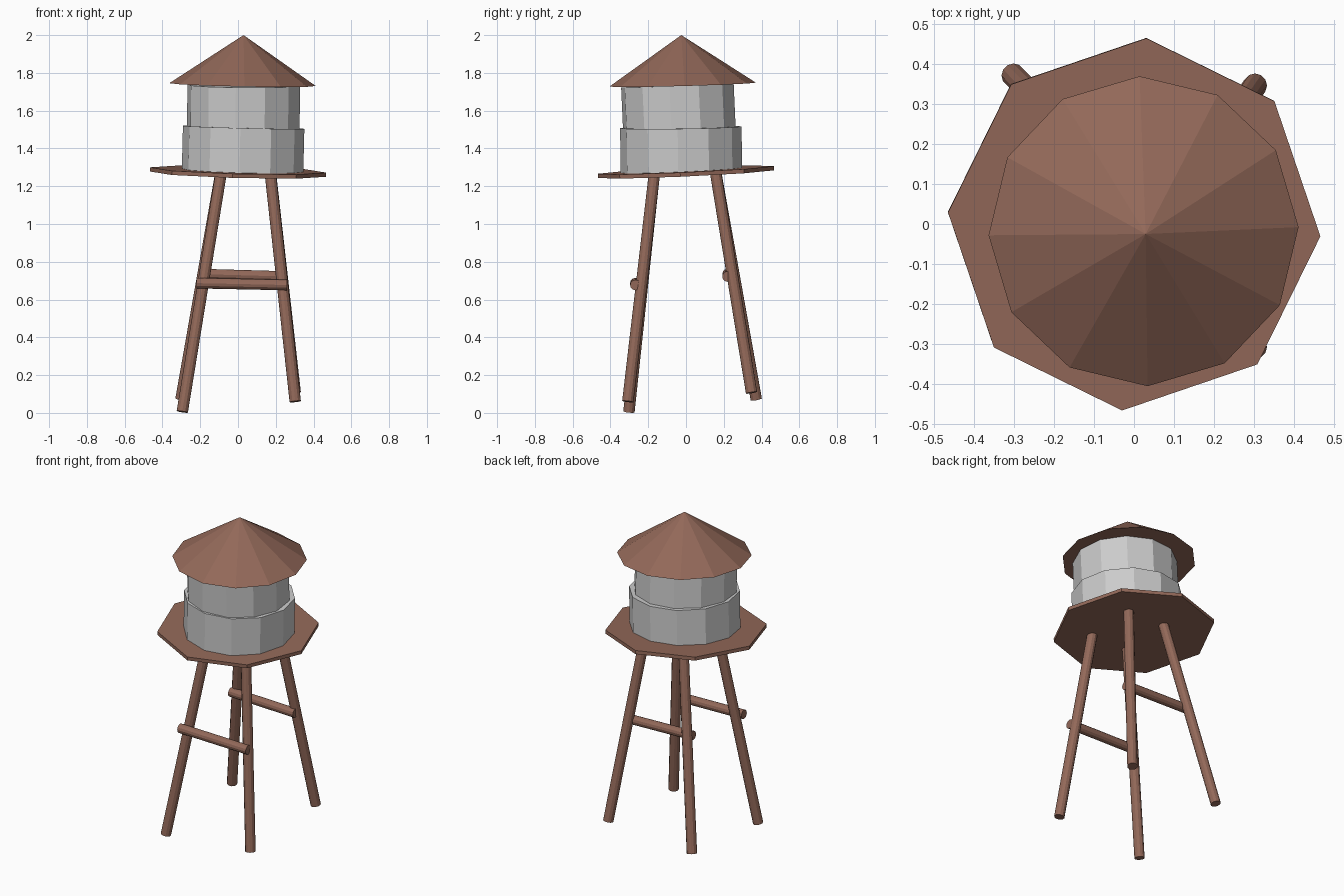
import bpy
import bmesh
from math import radians
from mathutils import Vector, Matrix

if "Cube" in bpy.data.objects:
    bpy.data.objects.remove(bpy.data.objects["Cube"])

wood = bpy.data.materials.new("brown_wood")
wood.diffuse_color = (0.29, 0.14, 0.10, 1)
wood.use_nodes = True
wood.node_tree.nodes["Principled BSDF"].inputs["Base Color"].default_value = wood.diffuse_color


def frustum(name, sides, r1, r2, a, b, turn=0, mat=None):
    """Flat-shaded prism or cone running from point a to point b."""
    a, b = Vector(a), Vector(b)
    axis = b - a
    tilt = Vector((0, 0, 1)).rotation_difference(axis).to_matrix().to_4x4()
    bm = bmesh.new()
    # a vertex lies at local angle 'turn' measured from +x
    bmesh.ops.create_cone(bm, cap_ends=True, segments=sides, radius1=r1, radius2=r2,
                          depth=axis.length)
    first = max(bm.verts, key=lambda v: v.co.xy.length).co
    start = Vector((1, 0)).angle_signed(first.xy)
    spin = Matrix.Rotation(start + radians(turn), 4, 'Z')
    bm.transform(Matrix.Translation((a + b) / 2) @ tilt @ spin)
    bmesh.ops.remove_doubles(bm, verts=bm.verts, dist=1e-5)
    bmesh.ops.recalc_face_normals(bm, faces=bm.faces)
    mesh = bpy.data.meshes.new(name)
    bm.to_mesh(mesh)
    bm.free()
    obj = bpy.data.objects.new(name, mesh)
    bpy.context.collection.objects.link(obj)
    if mat:
        mesh.materials.append(mat)
    return obj


def leaning(name, sides, r1, r2, base, lean, height, turn, mat=None):
    """Stack part whose axis leans slightly away from vertical."""
    top = Vector(base) + Vector((lean[0], lean[1], 1)) * height
    return frustum(name, sides, r1, r2, base, top, turn, mat)


# Crooked stack: platform, two tank bands, roof
leaning("platform", 8, 0.467, 0.467, (0, 0, 1.264), (0.027, -0.045), 0.022, -3.7, wood)
leaning("lower_tank", 12, 0.322, 0.322, (0.024, -0.024, 1.275), (0.025, -0.015), 0.237, -3)
leaning("upper_tank", 12, 0.301, 0.301, (0.028, -0.035, 1.50), (0.01, -0.045), 0.235, -8)
leaning("roof", 12, 0.388, 0, (0.024, -0.018, 1.738), (0.02, -0.027), 0.262, 1.5, wood)

# Splayed legs, each with its own foot height
legs = {
    "front_left_leg": ((-0.295, -0.302, 0.006), (-0.09, -0.168, 1.265)),
    "front_right_leg": ((0.303, -0.308, 0.06), (0.172, -0.168, 1.26)),
    "back_left_leg": ((-0.302, 0.372, 0.072), (-0.09, 0.157, 1.275)),
    "back_right_leg": ((0.303, 0.347, 0.107), (0.172, 0.157, 1.27)),
}
for name, (foot, top) in legs.items():
    frustum(name, 12, 0.03, 0.03, foot, top, 0, wood)

# Cross bars
frustum("front_bar", 12, 0.028, 0.028, (-0.22, -0.268, 0.687), (0.26, -0.268, 0.677), 0, wood)
frustum("back_bar", 12, 0.028, 0.028, (-0.205, 0.22, 0.735), (0.25, 0.22, 0.722), 0, wood)
